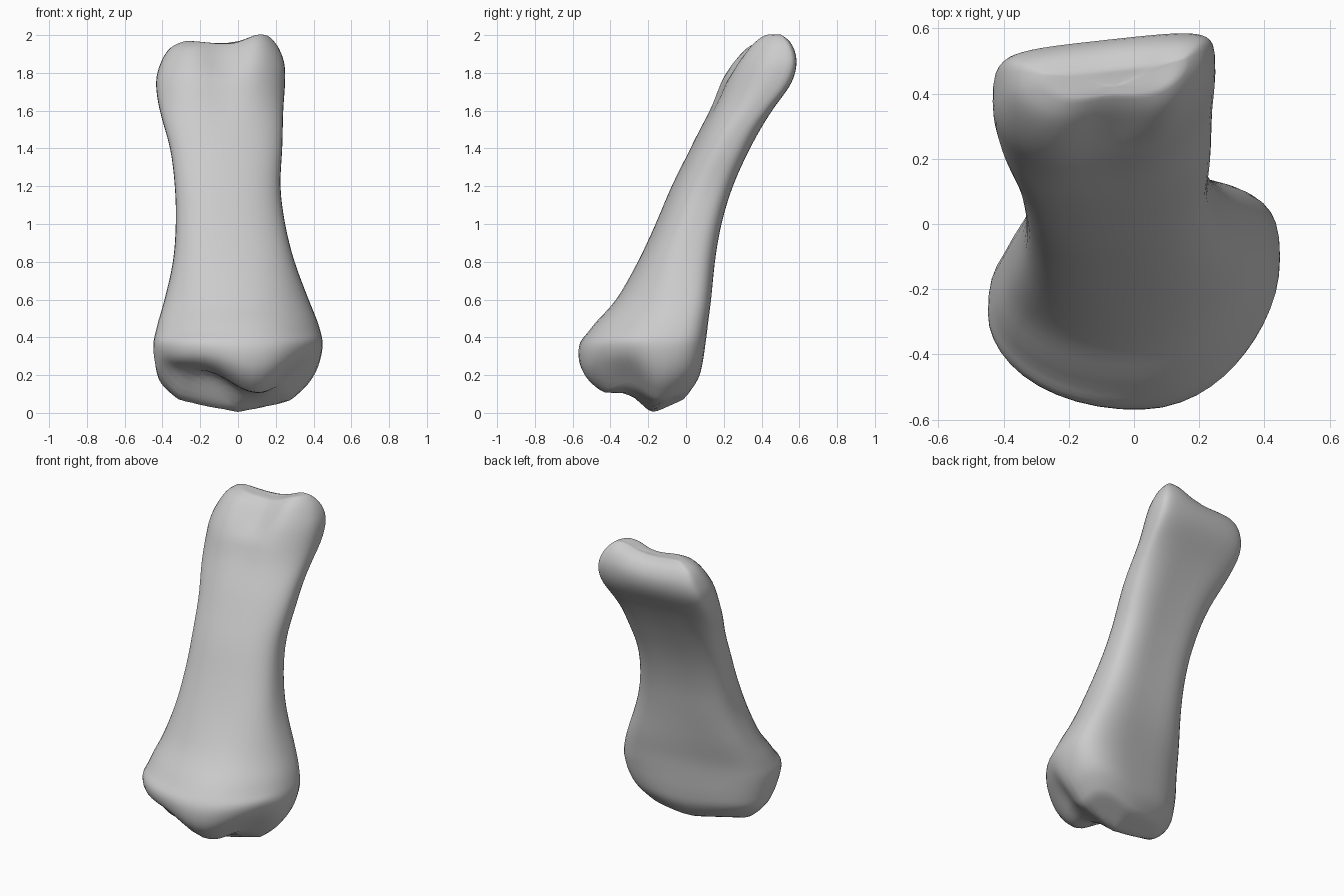
import bpy
import bmesh
from math import cos, sin, pi, exp, copysign

default_cube = bpy.data.objects.get("Cube")
if default_cube:
    bpy.data.objects.remove(default_cube, do_unlink=True)

SEGMENTS = 48
STEPS = 4
BASE_LEVEL, HEAD_LEVEL = 0.42, 1.75

# Cross-sections: level, left edge, right edge, front, back
SECTIONS = [
    (0.00, -0.32, 0.28, -0.46, 0.00),
    (0.08, -0.41, 0.37, -0.535, 0.06),
    (0.19, -0.44, 0.425, -0.58, 0.085),
    (0.34, -0.45, 0.45, -0.58, 0.10),
    (0.46, -0.43, 0.43, -0.51, 0.11),
    (0.60, -0.39, 0.375, -0.38, 0.13),
    (0.80, -0.345, 0.30, -0.26, 0.155),
    (1.00, -0.33, 0.25, -0.165, 0.19),
    (1.20, -0.335, 0.225, -0.08, 0.25),
    (1.40, -0.36, 0.235, 0.02, 0.34),
    (1.60, -0.415, 0.24, 0.115, 0.45),
    (1.75, -0.435, 0.25, 0.17, 0.55),
    (1.87, -0.41, 0.245, 0.23, 0.575),
    (1.96, -0.36, 0.21, 0.30, 0.54),
    (2.00, -0.28, 0.16, 0.36, 0.48),
]


def bump(value, centre, width):
    return exp(-((value - centre) / width) ** 2)


def ramp(value):
    value = min(max(value, 0), 1)
    return value * value * (3 - 2 * value)


def spline(a, b, c, d, t):
    """Smooth blend between two neighbouring sections."""
    return tuple(0.5 * (2 * q + (r - p) * t + (2 * p - 5 * q + 4 * r - s) * t * t
                        + (3 * q - p - 3 * r + s) * t ** 3)
                 for p, q, r, s in zip(a, b, c, d))


def socket_height(x, y):
    """Hollow underside: a low rear ridge, a groove and a raised front lip."""
    d = y - 0.1 * x + 0.17
    z = 0.2 * abs(x)
    if d > 0:
        return z + 0.4 * d
    lip = ramp((-d - 0.04) / 0.12)
    z += 0.15 * ramp(-d / 0.18)
    return z + lip * (0.04 * bump(x, -0.16, 0.15) - 0.07 * bump(x, 0.13, 0.14))


def crown_height(x, y):
    """Two knuckles with a shallow saddle between them."""
    saddle = 0.01 + 0.08 * ramp((0.43 + 0.12 * x - y) / 0.2)
    return (1.965 + 0.04 * bump(x, 0.12, 0.09) + 0.005 * bump(x, -0.28, 0.09)
            - saddle * bump(x, -0.07, 0.11))


def outline_point(section, angle, scale):
    level, left, right, front, back = section
    c, s = cos(angle), sin(angle)
    head = ramp((level - 1.45) / 0.3)
    base = 1 - ramp((level - 0.4) / 0.5)
    # The back is squarer than the front; the base is cut back at one corner
    if s > 0:
        power = 2 / (3.2 + 0.6 * head - 0.6 * base)
    else:
        power = 2 / (2.3 - (0.45 * base if c < 0 else 0))
    u = copysign(abs(c) ** power, c)
    v = copysign(abs(s) ** power, s)
    half = (right - left) / 2
    shear = 0.09 + 0.10 * base + 0.02 * head
    mid = (front + back) / 2
    depth = (back - front) / 2 - 0.25 * shear * half
    x = (left + right) / 2 + u * half * scale
    y = mid + (v * depth + shear * u * half) * scale
    # The widest points of both ends lie towards the rear
    y += 0.05 * max(base, head) * (1 - v * v) * scale
    if v < 0:
        x += 0.09 * base * v * v * (1 - abs(u)) * scale
        y += 0.03 * head * bump(x, -0.08, 0.11) * v * v * scale
    else:
        # Slight hollow along the rear of the shaft
        y -= 0.01 * (1 - head) * bump(u, 0, 0.4) * v * scale
    # Bend the ends to follow the socket and the crown
    z = level
    if level < BASE_LEVEL:
        low = socket_height(x, y)
        z = low + (BASE_LEVEL - low) * max(level, 0) / BASE_LEVEL
    elif level > HEAD_LEVEL:
        high = crown_height(x, y)
        z = HEAD_LEVEL + (high - HEAD_LEVEL) * (level - HEAD_LEVEL) / (2 - HEAD_LEVEL)
    return x, y, z


# Full ring sequence: underside, shaft, crown
first, last = SECTIONS[0], SECTIONS[-1]
CAPS = [i / 8 for i in range(1, 8)]
rings = [(first, scale) for scale in CAPS]
padded = [first] + SECTIONS + [last]
for i in range(len(SECTIONS) - 1):
    for step in range(STEPS):
        rings.append((spline(*padded[i:i + 4], step / STEPS), 1))
rings.append((last, 1))
rings += [(last, scale) for scale in reversed(CAPS)]

bm = bmesh.new()
loops = [[bm.verts.new(outline_point(section, 2 * pi * k / SEGMENTS, scale))
          for k in range(SEGMENTS)] for section, scale in rings]
for lower, upper in zip(loops, loops[1:]):
    for k in range(SEGMENTS):
        n = (k + 1) % SEGMENTS
        bm.faces.new((lower[k], lower[n], upper[n], upper[k]))
for loop, section in ((loops[0][::-1], first), (loops[-1], last)):
    centre = bm.verts.new(outline_point(section, 0, 0))
    for k in range(SEGMENTS):
        bm.faces.new((loop[k], loop[(k + 1) % SEGMENTS], centre))
# Soften creases in the lofted surface
for _ in range(2):
    bmesh.ops.smooth_vert(bm, verts=bm.verts, factor=0.4,
                          use_axis_x=True, use_axis_y=True, use_axis_z=True)
bmesh.ops.recalc_face_normals(bm, faces=bm.faces)

mesh = bpy.data.meshes.new("finger_bone")
bm.to_mesh(mesh)
bm.free()
bone = bpy.data.objects.new("finger_bone", mesh)
bpy.context.collection.objects.link(bone)

material = bpy.data.materials.new("bone_grey")
material.use_nodes = True
colour = (0.6, 0.6, 0.6, 1)
material.diffuse_color = colour
material.node_tree.nodes["Principled BSDF"].inputs["Base Color"].default_value = colour
mesh.materials.append(material)

bpy.ops.object.select_all(action='DESELECT')
bone.select_set(True)
bpy.context.view_layer.objects.active = bone
bpy.ops.object.shade_smooth_by_angle(angle=pi / 4)
